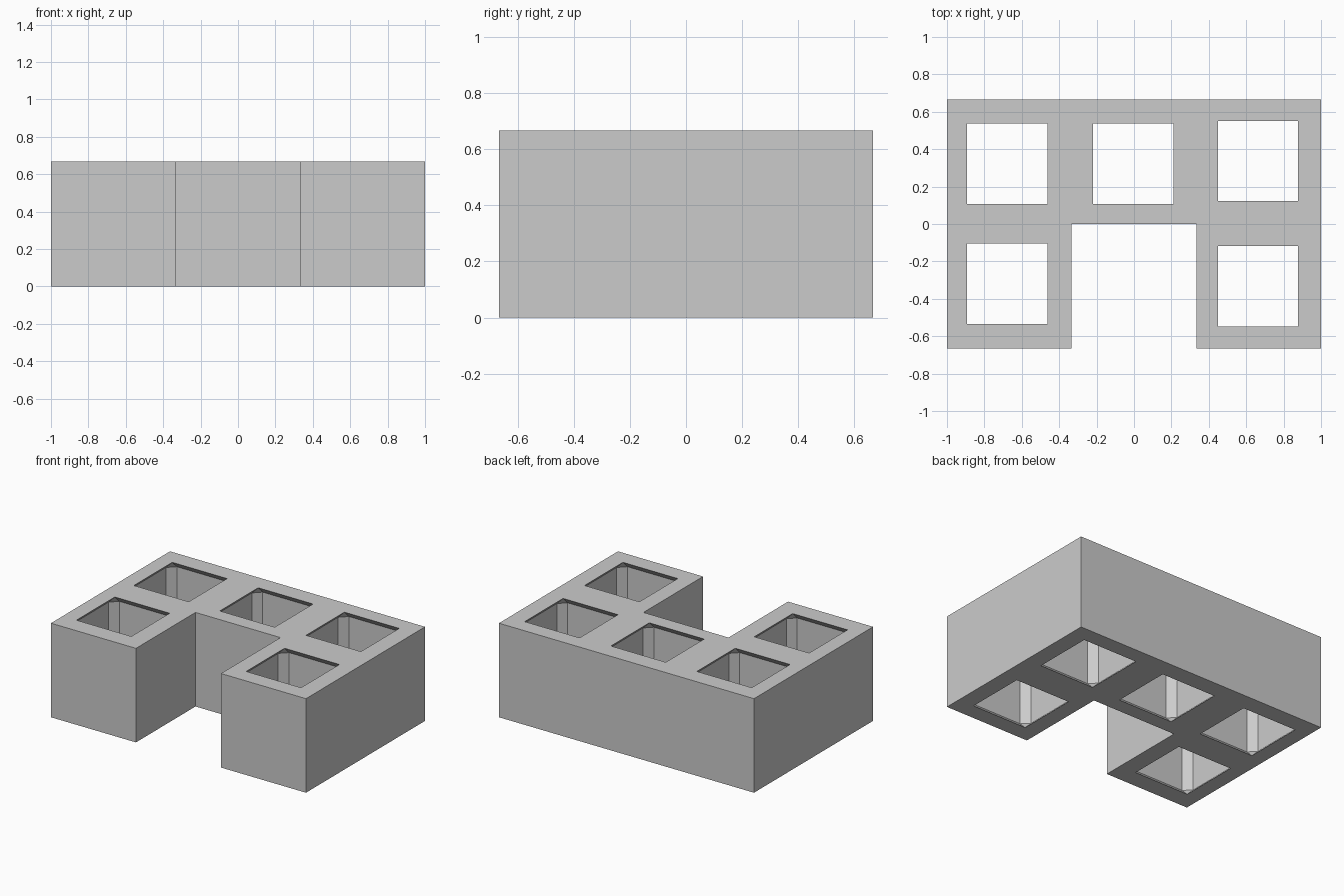
import bpy, bmesh
from mathutils import Matrix, Vector

cube = bpy.data.objects.get("Cube")
if cube:
    bpy.data.objects.remove(cube, do_unlink=True)

CELL = 2 / 3          # edge of one unit cell, also the block height
CAVITY = 0.53         # inner width of each hollow
BEVEL = 0.05          # chamfer on all hollow edges, forms the overhanging lips

grey = bpy.data.materials.new("light grey")
grey.use_nodes = True
colour = (0.6, 0.6, 0.6, 1)
grey.diffuse_color = colour
grey.node_tree.nodes["Principled BSDF"].inputs["Base Color"].default_value = colour

bm = bmesh.new()

# Chamfered hollows, one per cell of the U, open at top and bottom
for x, y in [(-0.677, 0.323), (-0.003, 0.323), (0.663, 0.337),
             (-0.677, -0.32), (0.663, -0.333)]:
    place = (Matrix.Translation((x, y, CELL / 2))
             @ Matrix.Diagonal((CAVITY, CAVITY, CELL, 1)))
    bmesh.ops.create_cube(bm, size=1, matrix=place)
bmesh.ops.bevel(bm, geom=bm.edges[:], offset=BEVEL, offset_type='OFFSET',
                segments=1, profile=0.5, affect='EDGES')
bm.normal_update()
bmesh.ops.delete(bm, geom=[f for f in bm.faces if abs(f.normal.z) > 0.99],
                 context='FACES')

# Outer walls following the U outline
h = CELL / 2
outline = [(-1, -CELL), (-h, -CELL), (-h, 0), (h, 0),
           (h, -CELL), (1, -CELL), (1, CELL), (-1, CELL)]
low = [bm.verts.new((x, y, 0)) for x, y in outline]
high = [bm.verts.new((x, y, CELL)) for x, y in outline]
for i in range(len(outline)):
    j = (i + 1) % len(outline)
    bm.faces.new((low[i], low[j], high[j], high[i]))

# Top and bottom faces, filled around the openings
for z, up in ((0, -1), (CELL, 1)):
    rim = [e for e in bm.edges if e.is_boundary
           and all(abs(v.co.z - z) < 0.001 for v in e.verts)]
    bmesh.ops.triangle_fill(bm, edges=rim, use_beauty=True,
                            normal=Vector((0, 0, up)))

bmesh.ops.recalc_face_normals(bm, faces=bm.faces[:])
mesh = bpy.data.meshes.new("hollow_u_block")
bm.to_mesh(mesh)
bm.free()
mesh.materials.append(grey)
block = bpy.data.objects.new("hollow_u_block", mesh)
bpy.context.collection.objects.link(block)
